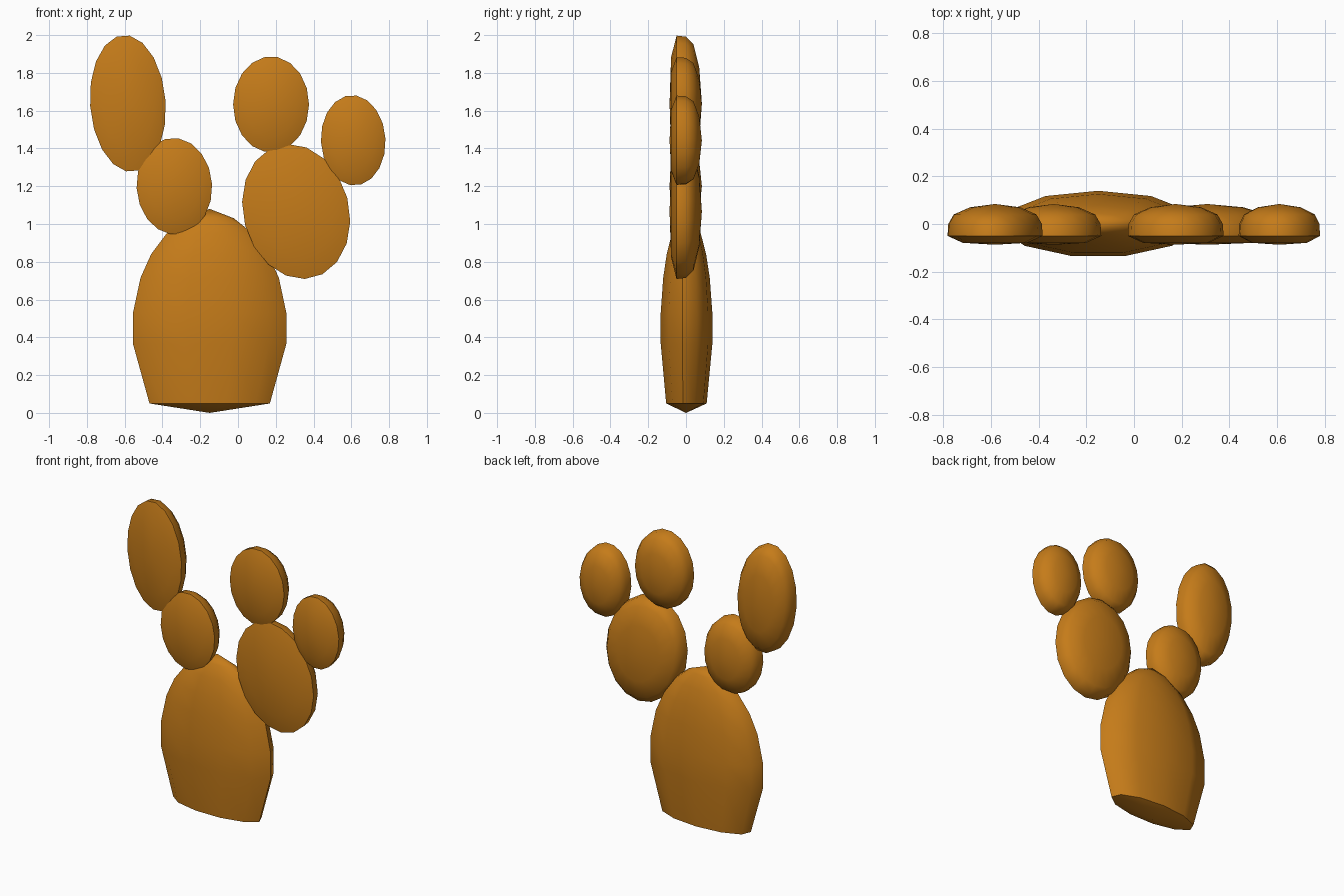
import bpy, bmesh, math
from mathutils import Vector, Matrix

if "Cube" in bpy.data.objects:
    bpy.data.objects.remove(bpy.data.objects["Cube"])

mat = bpy.data.materials.new("cactus_orange")
mat.diffuse_color = (0.56, 0.20, 0.01, 1)
mat.use_nodes = True
mat.node_tree.nodes["Principled BSDF"].inputs["Base Color"].default_value = mat.diffuse_color


def loft(name, start, rings, end, matrix=Matrix()):
    """Skin closed rings of points and fan both ends to a pole."""
    bm = bmesh.new()
    loops = [[bm.verts.new(p) for p in ring] for ring in rings]
    n = len(loops[0])
    for a, b in zip(loops, loops[1:]):
        for i in range(n):
            j = (i + 1) % n
            bm.faces.new((a[i], a[j], b[j], b[i]))
    for pole, loop in ((start, loops[0]), (end, loops[-1])):
        v = bm.verts.new(pole)
        for i in range(n):
            bm.faces.new((v, loop[i], loop[(i + 1) % n]))
    bm.transform(matrix)
    bmesh.ops.recalc_face_normals(bm, faces=bm.faces)
    me = bpy.data.meshes.new(name)
    bm.to_mesh(me)
    bm.free()
    me.materials.append(mat)
    ob = bpy.data.objects.new(name, me)
    bpy.context.collection.objects.link(ob)
    bpy.context.view_layer.objects.active = ob
    ob.select_set(True)
    bpy.ops.object.shade_smooth_by_angle(angle=math.radians(50))
    ob.select_set(False)
    return ob


# Trunk: flattened 11-sided lathe with a shallow pointed base
SIDES = 11
trunk = [(0.05, 0.322), (0.365, 0.41), (0.53, 0.41), (0.715, 0.37),
         (0.84, 0.313), (0.95, 0.23), (1.03, 0.13)]
rings = []
for z, r in trunk:
    rings.append([(-0.15 + r * math.sin(math.tau * i / SIDES),
                   0.34 * r * math.cos(math.tau * i / SIDES), z)
                  for i in range(SIDES)])
loft("trunk_pad", (-0.15, 0, 0), rings, (-0.15, 0, 1.08))

# Upper pads: oval discs, flatter in front and domed behind
DISC = [(-0.079, 0.68), (-0.05, 1.0), (0.0, 0.985), (0.04, 0.87), (0.07, 0.53)]


def pad(name, x, z, rx, rz, tilt, n=18):
    rings = [[(rx * r * math.cos(math.tau * i / n), y,
               rz * r * math.sin(math.tau * i / n)) for i in range(n)]
             for y, r in DISC]
    m = (Matrix.Translation(Vector((x, 0, z)))
         @ Matrix.Rotation(math.radians(-tilt), 4, 'Y'))
    loft(name, (0, -0.087, 0), rings, (0, 0.084, 0), m)


pad("left_lower_pad", -0.337, 1.2, 0.2, 0.256, 3)
pad("left_upper_pad", -0.583, 1.638, 0.2, 0.363, 4)
pad("right_lower_pad", 0.308, 1.066, 0.28, 0.362, 15)
pad("right_middle_pad", 0.175, 1.633, 0.201, 0.254, 0)
pad("right_outer_pad", 0.61, 1.443, 0.171, 0.239, 3)
